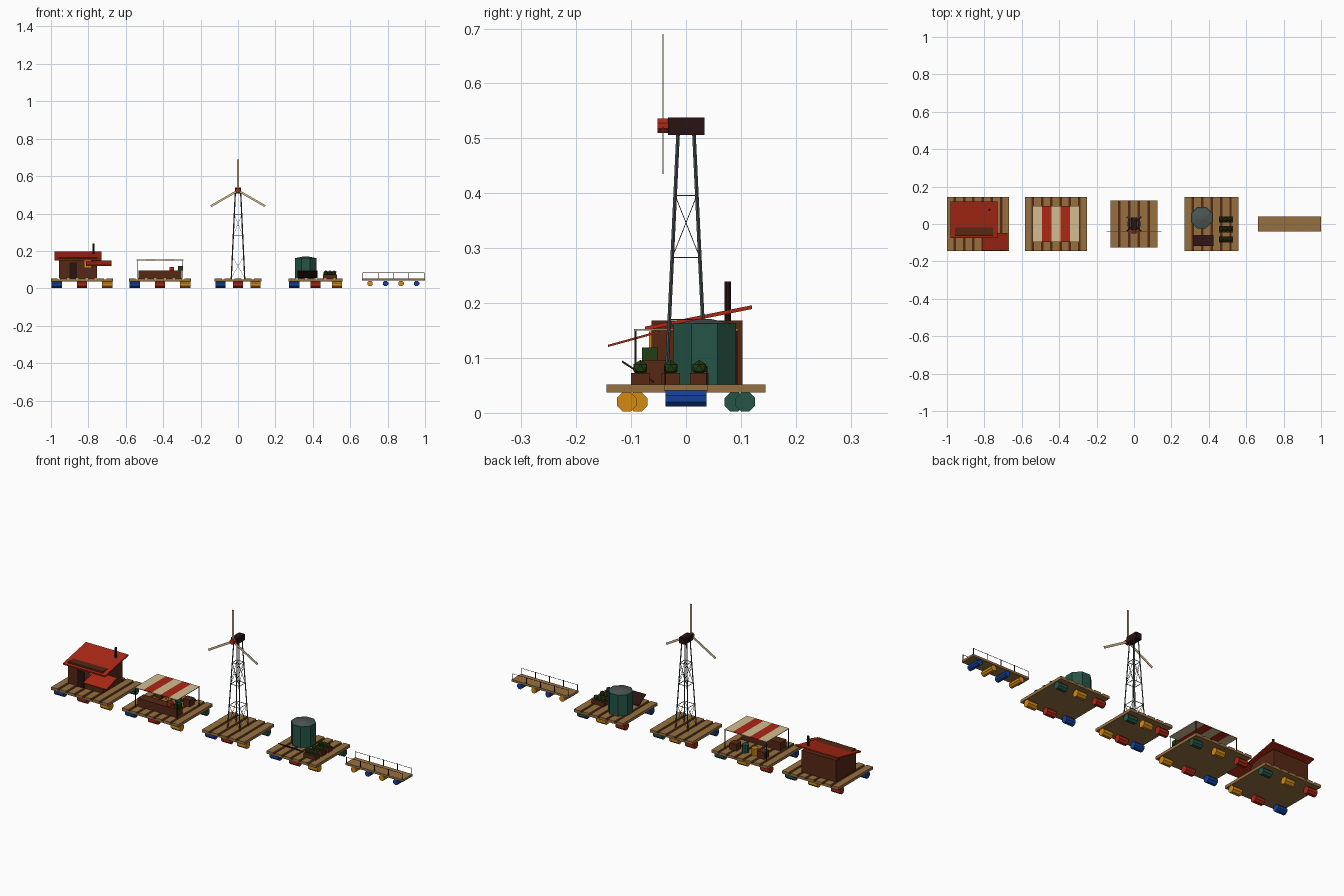
import bpy, bmesh, math
from mathutils import Vector, Matrix

if "Cube" in bpy.data.objects:
    bpy.data.objects.remove(bpy.data.objects["Cube"])


def srgb(r, g, b):
    f = lambda c: c / 12.92 if c <= 0.04045 else ((c + 0.055) / 1.055) ** 2.4
    return (f(r / 255), f(g / 255), f(b / 255), 1)


MATS = {}
for key, rgb in dict(tan_wood=(150, 112, 64), dark_wood=(86, 40, 20), red=(172, 40, 22),
                     cream=(212, 190, 145), orange=(212, 138, 20), blue=(20, 65, 150),
                     teal=(38, 84, 70), leaf_green=(32, 62, 20), near_black=(42, 18, 18),
                     steel_grey=(78, 84, 84)).items():
    MATS[key] = bpy.data.materials.new(key)
    MATS[key].diffuse_color = srgb(*rgb)


def finish(bm, name, *mats):
    bmesh.ops.recalc_face_normals(bm, faces=bm.faces)
    me = bpy.data.meshes.new(name)
    bm.to_mesh(me)
    bm.free()
    for m in mats:
        me.materials.append(MATS[m])
    ob = bpy.data.objects.new(name, me)
    bpy.context.collection.objects.link(ob)
    return ob


def add_box(bm, x0, x1, y0, y1, z0, z1):
    m = Matrix.Translation(((x0 + x1) / 2, (y0 + y1) / 2, (z0 + z1) / 2))
    m = m @ Matrix.Diagonal((x1 - x0, y1 - y0, z1 - z0, 1))
    bmesh.ops.create_cube(bm, size=1, matrix=m)


def box(name, mat, *dims):
    bm = bmesh.new()
    add_box(bm, *dims)
    return finish(bm, name, mat)


def add_rod(bm, a, b, r, sides=4, r2=None):
    a, b = Vector(a), Vector(b)
    m = Matrix.Translation((a + b) / 2) @ (b - a).to_track_quat('Z', 'Y').to_matrix().to_4x4()
    m = m @ Matrix.Rotation(math.pi / sides, 4, 'Z')
    bmesh.ops.create_cone(bm, cap_ends=True, segments=sides, radius1=r,
                          radius2=r if r2 is None else r2, depth=(b - a).length, matrix=m)


def rod(name, mat, a, b, r, sides=8, r2=None):
    bm = bmesh.new()
    add_rod(bm, a, b, r, sides, r2)
    return finish(bm, name, mat)


def sloped_sheet(name, mat, x0, x1, y0, z0, y1, z1, t):
    # flat sheet rising along y, top edges at (y0, z0) and (y1, z1)
    bm = bmesh.new()
    vs = [bm.verts.new((x0, y, z)) for y, z in ((y0, z0), (y1, z1), (y1, z1 - t), (y0, z0 - t))]
    f = bm.faces.new(vs)
    ext = bmesh.ops.extrude_face_region(bm, geom=[f])
    bmesh.ops.translate(bm, vec=(x1 - x0, 0, 0),
                        verts=[g for g in ext['geom'] if isinstance(g, bmesh.types.BMVert)])
    return finish(bm, name, mat)


# Floating rafts: base, planks and barrel floats
def raft(name, cx, hx, hy, planks):
    bm = bmesh.new()
    add_box(bm, cx - hx, cx + hx, -hy, hy, 0.037, 0.046)
    bm.normal_update()
    for f in bm.faces:
        f.material_index = 1 if f.normal.z > 0.5 else 0
    finish(bm, name + "_base", "tan_wood", "dark_wood")
    bm = bmesh.new()
    gap = 0.013
    w = (2 * hx - gap * (planks - 1)) / planks
    for i in range(planks):
        x = cx - hx + i * (w + gap)
        add_box(bm, x, x + w, -hy, hy, 0.046, 0.052)
    finish(bm, name + "_planks", "tan_wood")
    rows = ((-1, ("blue", "red", "orange")), (1, ("red", "orange", "teal")))
    for side, cols in rows:
        for i, col in enumerate(cols):
            x, y = cx + (i - 1) * (hx - 0.031), side * (hy - 0.037)
            rod(name + "_float", col, (x - 0.027, y, 0.02), (x + 0.027, y, 0.02), 0.019)


raft("hut_raft", -0.834, 0.166, 0.145, 7)
raft("stall_raft", -0.417, 0.166, 0.145, 7)
raft("turbine_raft", 0.0, 0.125, 0.125, 5)
raft("garden_raft", 0.415, 0.145, 0.145, 6)

# Hut
box("hut_walls", "dark_wood", -0.957, -0.753, -0.063, 0.103, 0.052, 0.168)
sloped_sheet("hut_roof", "red", -0.98, -0.73, -0.075, 0.157, 0.12, 0.196, 0.007)
sloped_sheet("hut_awning", "red", -0.813, -0.677, -0.142, 0.124, -0.048, 0.15, 0.004)
box("hut_door", "near_black", -0.902, -0.862, -0.067, -0.062, 0.052, 0.138)
box("hut_window", "orange", -0.822, -0.785, -0.067, -0.062, 0.112, 0.148)
rod("chimney", "near_black", (-0.773, 0.076, 0.14), (-0.773, 0.076, 0.239), 0.006)

# Market stall: counter, posts, striped canopy
box("stall_counter", "dark_wood", -0.533, -0.303, -0.085, -0.035, 0.052, 0.095)
bm = bmesh.new()
for sx in (-1, 1):
    for sy in (-1, 1):
        x, y = -0.417 + sx * 0.122, sy * 0.092
        add_rod(bm, (x, y, 0.05), (x, y, 0.151), 0.002)
finish(bm, "stall_posts", "near_black")
for i in range(5):
    x = -0.542 + i * 0.05
    box("canopy_stripe", ("cream", "red")[i % 2], x, x + 0.05, -0.095, 0.095, 0.15, 0.153)
box("green_goods", "leaf_green", -0.322, -0.294, -0.08, -0.052, 0.095, 0.119)
box("red_goods", "red", -0.365, -0.343, -0.075, -0.053, 0.095, 0.114)
rod("teal_keg", "teal", (-0.4, 0.07, 0.052), (-0.4, 0.07, 0.094), 0.017)
rod("orange_keg", "orange", (-0.455, 0.07, 0.052), (-0.455, 0.07, 0.09), 0.017)
box("left_crate", "dark_wood", -0.525, -0.485, 0.05, 0.09, 0.052, 0.088)
box("right_crate", "dark_wood", -0.36, -0.32, 0.05, 0.09, 0.052, 0.088)

# Wind turbine lattice tower
SIGNS = ((-1, -1), (1, -1), (1, 1), (-1, 1))


def leg_point(k, z):
    r = 0.036 + (0.0145 - 0.036) * (z - 0.052) / (0.508 - 0.052)
    return Vector((SIGNS[k % 4][0] * r, SIGNS[k % 4][1] * r, z))


bm = bmesh.new()
for k in range(4):
    add_rod(bm, leg_point(k, 0.05), leg_point(k, 0.508), 0.0033)
finish(bm, "tower_legs", "steel_grey")
bm = bmesh.new()
for k in range(4):
    for z in (0.17, 0.283, 0.396):
        add_rod(bm, leg_point(k, z), leg_point(k + 1, z), 0.0015)
    for z0, z1 in ((0.057, 0.17), (0.283, 0.396)):
        add_rod(bm, leg_point(k, z0), leg_point(k + 1, z1), 0.0009)
        add_rod(bm, leg_point(k, z1), leg_point(k + 1, z0), 0.0009)
finish(bm, "tower_braces", "steel_grey")
box("nacelle", "near_black", -0.017, 0.017, -0.033, 0.034, 0.506, 0.538)
rod("rotor_hub", "red", (0, -0.052, 0.523), (0, -0.032, 0.523), 0.014)
for i in range(3):
    bm = bmesh.new()
    add_box(bm, -0.0055, 0.0055, -0.0012, 0.0012, 0.008, 0.167)
    bm.transform(Matrix.Translation((0, -0.042, 0.523)) @ Matrix.Rotation(i * math.tau / 3, 4, 'Y'))
    finish(bm, "rotor_blade", "cream")

# Garden raft: water tank, solar panel, planters
rod("water_tank", "teal", (0.362, 0.034, 0.052), (0.362, 0.034, 0.163), 0.062)
rod("tank_lid", "steel_grey", (0.362, 0.034, 0.163), (0.362, 0.034, 0.171), 0.053, 8, 0.012)
sloped_sheet("solar_panel", "near_black", 0.318, 0.424, -0.117, 0.096, -0.058, 0.058, 0.004)
for y in (-0.083, -0.028, 0.024):
    box("planter", "dark_wood", 0.455, 0.528, y - 0.017, y + 0.017, 0.052, 0.073)
    bm = bmesh.new()
    for i in (-1, 0, 1):
        bmesh.ops.create_icosphere(bm, subdivisions=1, radius=0.0145,
                                   matrix=Matrix.Translation((0.491 + i * 0.022, y, 0.082)))
    finish(bm, "shrubs", "leaf_green")

# Footbridge with floats and rope rail
box("bridge_deck", "tan_wood", 0.663, 1.0, -0.04, 0.04, 0.041, 0.052)
for i in range(4):
    x = 0.706 + i * 0.083
    rod("bridge_float", ("orange", "blue")[i % 2], (x, -0.037, 0.026), (x, 0.037, 0.026), 0.0155)
bm = bmesh.new()
for y in (-0.038, 0.038):
    for i in range(5):
        x = 0.667 + i * 0.082
        add_rod(bm, (x, y, 0.045), (x, y, 0.085), 0.002)
    add_rod(bm, (0.667, y, 0.083), (0.995, y, 0.083), 0.001)
finish(bm, "bridge_rails", "near_black")

for m in bpy.data.materials:
    if m.users and not m.is_grease_pencil:
        m.use_nodes = True
        m.node_tree.nodes["Principled BSDF"].inputs["Base Color"].default_value = m.diffuse_color
